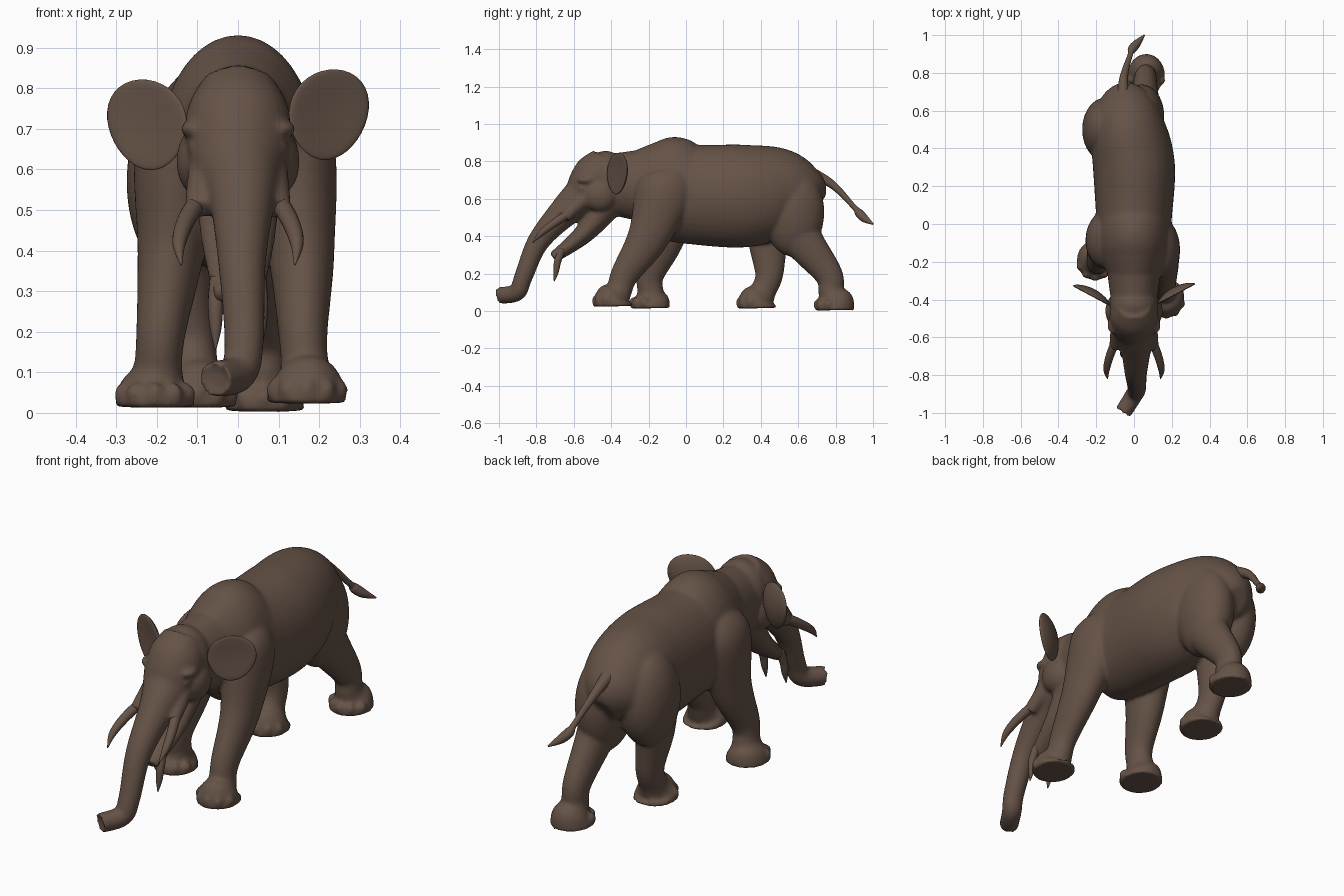
import bpy, bmesh, math
from mathutils import Vector, Matrix

if "Cube" in bpy.data.objects:
    bpy.data.objects.remove(bpy.data.objects["Cube"])

hide = bpy.data.materials.new("brown_hide")
hide.use_nodes = True
colour = (.13, .085, .062, 1)
hide.diffuse_color = colour
hide.node_tree.nodes["Principled BSDF"].inputs["Base Color"].default_value = colour


def spline(before, start, end, after, t):
    """Catmull-Rom point between start and end."""
    return [start_value + t / 2 * (c - a + t * (2 * a - 5 * start_value + 4 * c - d
                                                + t * (3 * (start_value - c) + d - a)))
            for a, start_value, c, d in zip(before, start, end, after)]


def loft(bm, stations, sides=40, steps=8, hollow=0):
    """Tube through stations (x, y, z, half width, optional half depth)."""
    stations = [(*p, p[3])[:5] for p in stations]
    padded = [stations[0], *stations, stations[-1]]
    points = [spline(*quad, step / steps)
              for quad in zip(padded, padded[1:], padded[2:], padded[3:])
              for step in range(steps)]
    points.append(stations[-1])
    last = len(points) - 1
    rings = []
    for i, point in enumerate(points):
        before, after = points[max(i - 1, 0)], points[min(i + 1, last)]
        along = (Vector(after[:3]) - Vector(before[:3])).normalized()
        side = Vector((1, 0, 0))
        side = (side - along * side.dot(along)).normalized()
        up = along.cross(side)
        centre, width, depth = Vector(point[:3]), point[3], point[4]
        angles = [math.tau * k / sides for k in range(sides)]
        rings.append([bm.verts.new(centre + side * width * math.cos(angle)
                                   + up * depth * math.sin(angle)) for angle in angles])
    for ring, following in zip(rings, rings[1:]):
        for k in range(sides):
            bm.faces.new((ring[k - 1], ring[k], following[k], following[k - 1]))
    bm.faces.new(rings[0][::-1])
    cap = bm.faces.new(rings[-1])
    if hollow:
        bmesh.ops.recalc_face_normals(bm, faces=bm.faces)
        bmesh.ops.inset_individual(bm, faces=[cap], thickness=hollow, depth=-hollow)


def ball(bm, centre, size):
    matrix = Matrix.Translation(centre) @ Matrix.Diagonal((*size, 1))
    return bmesh.ops.create_uvsphere(bm, u_segments=28, v_segments=18,
                                     radius=1, matrix=matrix)["verts"]


def finish(name, bm):
    bmesh.ops.recalc_face_normals(bm, faces=bm.faces)
    mesh = bpy.data.meshes.new(name)
    bm.to_mesh(mesh)
    bm.free()
    mesh.materials.append(hide)
    for polygon in mesh.polygons:
        polygon.use_smooth = True
    part = bpy.data.objects.new(name, mesh)
    bpy.context.scene.collection.objects.link(part)
    return part


def add_leg(bm, hip, knee, shin, sole):
    """Leg from the hip to a flared, level foot with toes round its front."""
    hip_point, shin_point, sole_point = Vector(hip), Vector(shin), Vector(sole)
    top = hip_point + Vector((-hip_point.x / 3, 0, .1))
    ankle = shin_point.lerp(sole_point, .5)
    instep = sole_point + Vector((0, .004, .045))
    rim = sole_point + Vector((0, 0, .015))
    foot_width, foot_depth = .098, .106
    loft(bm, [(*top, .05, .07), (*hip, .11, .155), (*knee, .083, .112), (*shin, .061, .076),
              (*ankle, .061, .07), (*instep, .088, .097),
              (*rim, foot_width, foot_depth), (*sole, foot_width, foot_depth)])
    toe = .022
    for step in range(-2, 3):
        angle = math.radians(step * 34)
        offset = Vector((math.sin(angle) * foot_width, -math.cos(angle) * foot_depth, 0))
        ball(bm, sole_point + offset * .87 + Vector((0, 0, toe * 1.4)), (toe, toe, toe * 1.3))


def add_ear(name, side, centre):
    """Thin dished disc, wider at the top and angled backwards."""
    bm = bmesh.new()
    radius, thickness, dish = .111, .018, .018
    for vert in ball(bm, (0, 0, 0), (1, 1, 1)):
        x, y, z = vert.co
        spread = x * x + z * z
        vert.co = (side * radius * x * (1 + z / 9),
                   thickness * y + dish * (.5 - spread),
                   radius * (z + x / 9))
    turn = Matrix.Rotation(side * math.radians(28), 4, "Z")
    bm.transform(Matrix.Translation(centre) @ turn)
    finish(name, bm)


def add_tusk(name, side, radius, path):
    """Tusk that narrows to a blunt tip."""
    bm = bmesh.new()
    count = len(path)
    loft(bm, [(side * x, y, z, radius * (1.1 - (i / (count - 1)) ** 3))
              for i, (x, y, z) in enumerate(path)], sides=16)
    finish(name, bm)


# torso and neck
body = bmesh.new()
loft(body, [(0, -.35, .69, .1, .14), (0, -.2, .675, .165, .225), (0, -.1, .66, .19, .277),
            (0, .03, .625, .2, .267), (0, .3, .615, .217, .275),
            (-.03, .5, .63, .2, .243), (-.04, .64, .6, .15, .17), (-.04, .71, .56, .06, .07)])
loft(body, [(0, -.2, .67, .15, .2), (0, -.42, .68, .12, .16)])

# haunches
ball(body, (.04, .575, .53), (.12, .165, .24))
ball(body, (-.15, .5, .57), (.125, .17, .23))

# skull, then face and trunk in one sweep with an open nostril
ball(body, (0, -.43, .705), (.13, .115, .152))
loft(body, [(0, -.42, .81, .09), (0, -.47, .73, .128), (0, -.54, .62, .12),
            (.01, -.64, .54, .085), (.01, -.79, .37, .059), (.015, -.87, .18, .049),
            (0, -.905, .1, .047), (-.06, -1, .083, .045)], hollow=.015)

# long lower jaw
loft(body, [(0, -.4, .6, .11, .09), (0, -.54, .42, .09, .055), (0, -.71, .285, .06, .03)])

# cheeks, brows, eyelids and tusk sockets
for side in (-1, 1):
    ball(body, (side * .09, -.46, .62), (.062, .09, .09))
    ball(body, (side * .105, -.535, .7), (.038, .05, .022))
    ball(body, (side * .105, -.555, .655), (.02, .022, .016))
    loft(body, [(side * .07, -.5, .64, .05), (side * .1, -.65, .5, .032)])

# legs in mid-stride: left front, right front, left hind, right hind
add_leg(body, (.125, -.11, .66), (.155, -.2, .4), (.16, -.325, .2), (.17, -.39, .025))
add_leg(body, (-.14, -.08, .66), (-.165, -.115, .4), (-.19, -.19, .2), (-.205, -.19, .015))
add_leg(body, (.04, .48, .64), (.055, .61, .4), (.06, .76, .2), (.065, .795, .005))
add_leg(body, (-.14, .48, .62), (-.14, .44, .4), (-.115, .445, .2), (-.1, .38, .015))

# fuse the limbs into one soft skin
skin = finish("body", body)
fuse = skin.modifiers.new("fuse", "REMESH")
fuse.mode = "VOXEL"
fuse.voxel_size = .009
fuse.use_smooth_shade = True
soften = skin.modifiers.new("soften", "SMOOTH")
soften.factor = .5
soften.iterations = 8

# ears
add_ear("left_ear", 1, (.22, -.36, .735))
add_ear("right_ear", -1, (-.22, -.37, .71))

# upper and lower tusks
for side, label in ((1, "left"), (-1, "right")):
    add_tusk(label + "_upper_tusk", side, .021,
             [(.08, -.58, .55), (.125, -.69, .48), (.145, -.77, .42), (.14, -.82, .365)])
    add_tusk(label + "_lower_tusk", side, .018,
             [(.05, -.66, .33), (.055, -.685, .27), (.055, -.695, .21), (.055, -.705, .157)])

# tail with a tuft
tail = bmesh.new()
loft(tail, [(-.055, .6, .76, .045), (-.055, .77, .685, .023), (-.02, .895, .56, .014),
            (-.01, .925, .525, .023), (.015, .955, .495, .021), (.055, 1, .465, .004)], sides=16)
finish("tail", tail)
